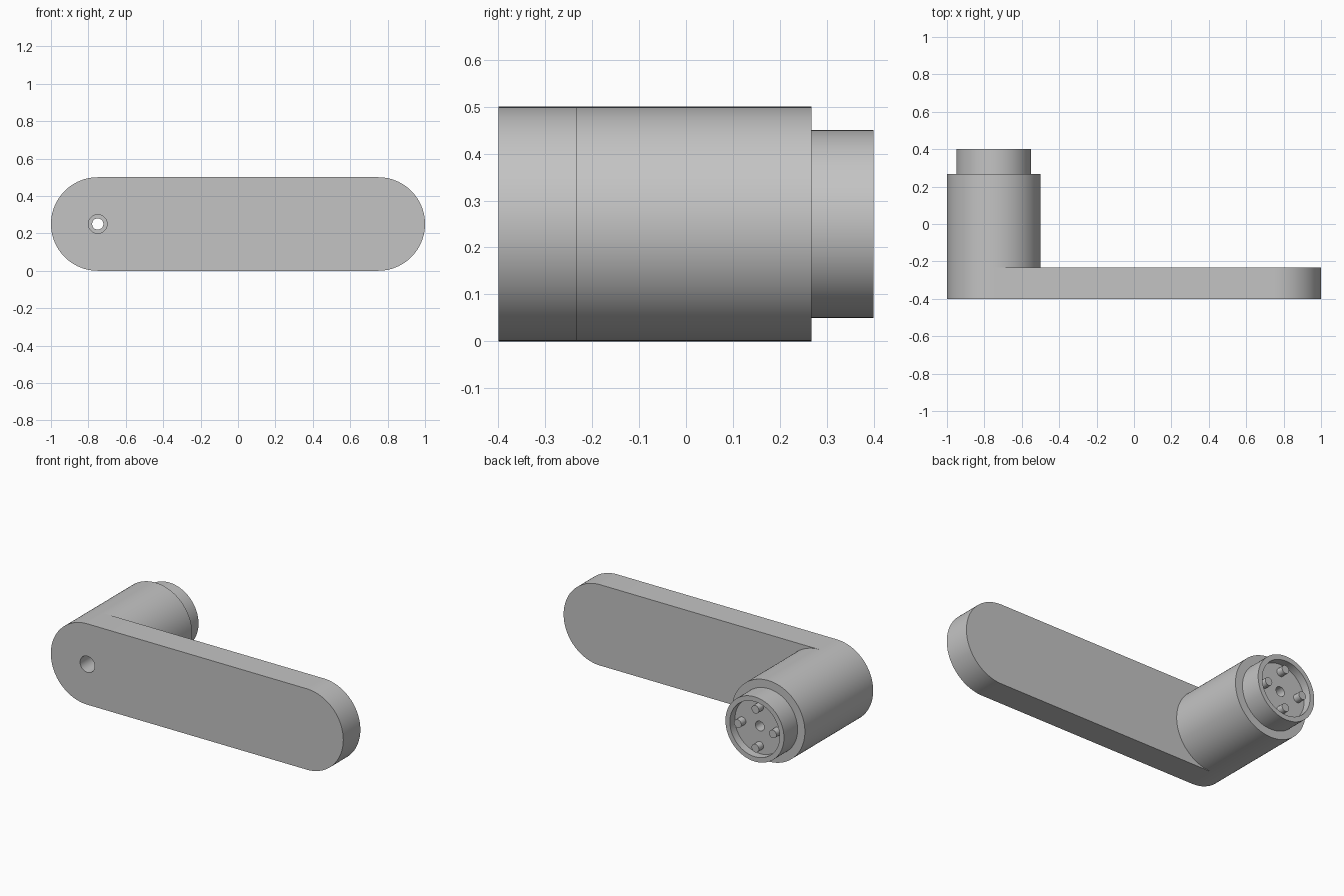
import bpy, bmesh, math
from mathutils import Matrix, Vector

cube = bpy.data.objects.get("Cube")
if cube:
    bpy.data.objects.remove(cube, do_unlink=True)

grey = bpy.data.materials.new("light grey metal")
grey.use_nodes = True
COLOUR = (0.55, 0.55, 0.55, 1)
grey.diffuse_color = COLOUR
grey.node_tree.nodes["Principled BSDF"].inputs["Base Color"].default_value = COLOUR

SEG = 96
AXIS_X, AXIS_Z = -0.75, 0.25      # pivot axis, running along y
FRONT, LEVER_BACK, BOSS_BACK, END = -0.4, -0.233, 0.267, 0.4
RADIUS, BORE, HOLE = 0.25, 0.05, 0.03
FLOOR = END - 0.05                # bottom of the socket recess


def finish(name, bm):
    bmesh.ops.recalc_face_normals(bm, faces=bm.faces)
    mesh = bpy.data.meshes.new(name)
    bm.to_mesh(mesh)
    bm.free()
    obj = bpy.data.objects.new(name, mesh)
    bpy.context.collection.objects.link(obj)
    mesh.materials.append(grey)
    bpy.ops.object.select_all(action='DESELECT')
    obj.select_set(True)
    bpy.context.view_layer.objects.active = obj
    bpy.ops.object.shade_smooth_by_angle(angle=math.radians(30))
    return obj


def arc(cx, radius, start, sweep, steps):
    angles = [start + sweep * i / SEG for i in range(steps)]
    return [(cx + radius * math.cos(a), FRONT, AXIS_Z + radius * math.sin(a))
            for a in angles]


def add_loop(bm, points):
    verts = [bm.verts.new(p) for p in points]
    return [bm.edges.new((v, verts[i - 1])) for i, v in enumerate(verts)]


# Lever: rounded bar with a bore at the pivot end
bm = bmesh.new()
half = SEG // 2 + 1
outline = (arc(-AXIS_X, RADIUS, -math.pi / 2, math.tau, half)
           + arc(AXIS_X, RADIUS, math.pi / 2, math.tau, half))
edges = add_loop(bm, outline) + add_loop(bm, arc(AXIS_X, BORE, 0, math.tau, SEG))
bmesh.ops.triangle_fill(bm, use_beauty=True, edges=edges)
result = bmesh.ops.extrude_face_region(bm, geom=bm.faces[:], use_keep_orig=True)
moved = [g for g in result["geom"] if isinstance(g, bmesh.types.BMVert)]
bmesh.ops.translate(bm, verts=moved, vec=(0, LEVER_BACK - FRONT, 0))
finish("lever", bm)

# Boss: turned body with collar, socket recess and stepped through hole
bm = bmesh.new()
profile = [(RADIUS, LEVER_BACK), (RADIUS, BOSS_BACK), (0.2, BOSS_BACK), (0.2, END),
           (0.17, END), (0.17, FLOOR), (HOLE, FLOOR), (HOLE, BOSS_BACK),
           (BORE, BOSS_BACK), (BORE, LEVER_BACK)]
verts = [bm.verts.new((AXIS_X + r, y, AXIS_Z)) for r, y in profile]
edges = [bm.edges.new(pair) for pair in zip(verts, verts[1:])]
bmesh.ops.spin(bm, geom=verts + edges, cent=(AXIS_X, 0, AXIS_Z), axis=(0, 1, 0),
               angle=math.tau, steps=SEG)
bmesh.ops.remove_doubles(bm, verts=bm.verts, dist=0.0001)
finish("boss", bm)

# Four contact pins standing on the recess floor
PIN_LENGTH = 0.045
for i, name in enumerate(("left", "top", "right", "bottom")):
    angle = i * math.pi / 2
    centre = Vector((AXIS_X + 0.12 * math.cos(angle), FLOOR + PIN_LENGTH / 2,
                     AXIS_Z + 0.12 * math.sin(angle)))
    bm = bmesh.new()
    bmesh.ops.create_cone(bm, cap_ends=True, segments=32, radius1=0.025, radius2=0.025,
                          depth=PIN_LENGTH,
                          matrix=Matrix.Translation(centre) @ Matrix.Rotation(math.pi / 2, 4, 'X'))
    finish(name + "_pin", bm)
